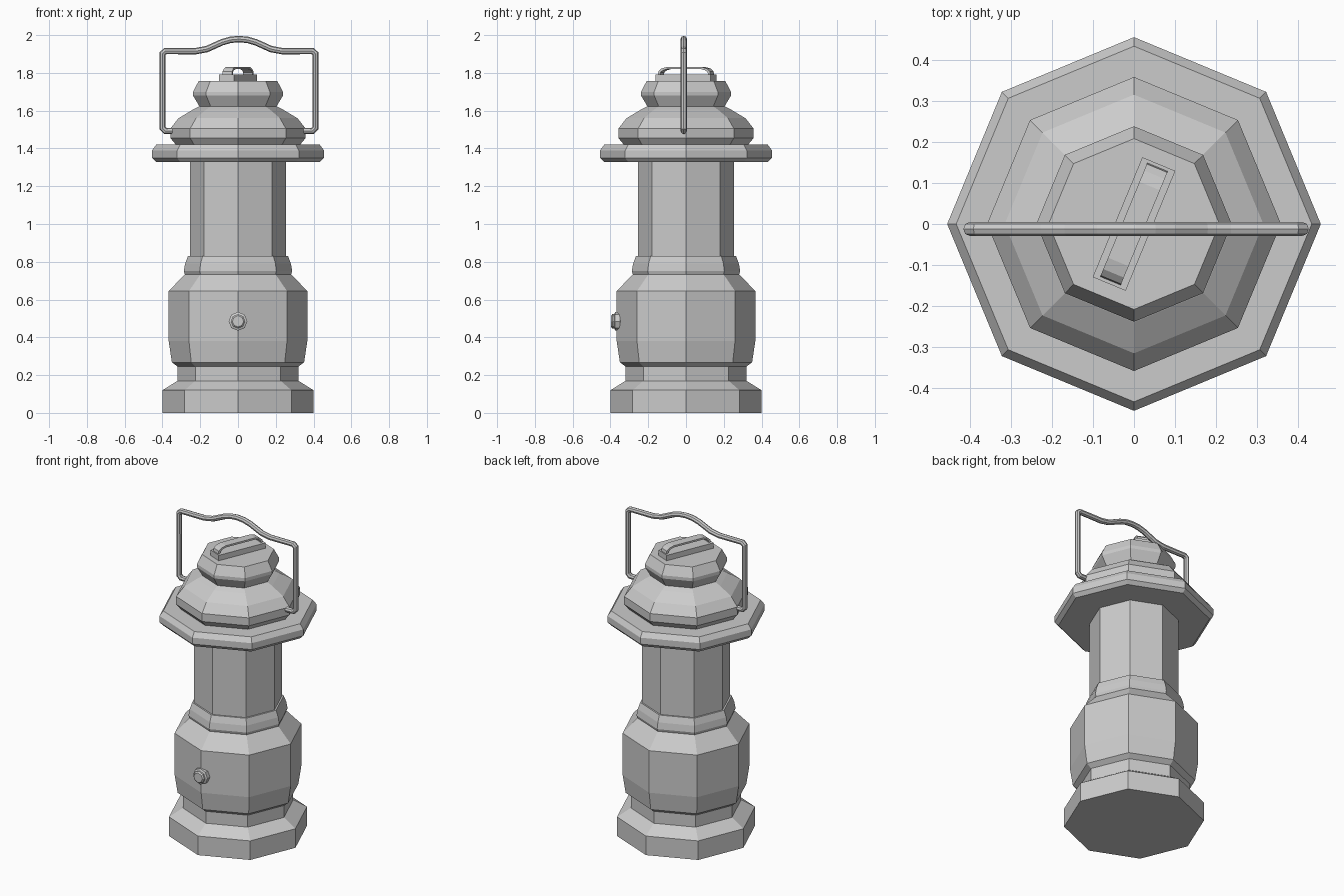
import bpy, bmesh
from math import cos, sin, pi, radians
from mathutils import Matrix

if "Cube" in bpy.data.objects:
    bpy.data.objects.remove(bpy.data.objects["Cube"])


def finish(bm, name):
    bmesh.ops.recalc_face_normals(bm, faces=bm.faces)
    mesh = bpy.data.meshes.new(name)
    bm.to_mesh(mesh)
    bm.free()
    obj = bpy.data.objects.new(name, mesh)
    bpy.context.collection.objects.link(obj)
    return obj


def turned(name, profile, matrix=Matrix(), sides=8):
    """Closed faceted solid from (radius, height) pairs."""
    bm = bmesh.new()
    rings = [[bm.verts.new((r * cos(2 * pi * i / sides), r * sin(2 * pi * i / sides), z))
              for i in range(sides)] for r, z in profile]
    for a, b in zip(rings, rings[1:]):
        for i in range(sides):
            j = (i + 1) % sides
            bm.faces.new((a[i], a[j], b[j], b[i]))
    bm.faces.new(rings[0])
    bm.faces.new(rings[-1])
    bmesh.ops.transform(bm, matrix=matrix, verts=bm.verts)
    return finish(bm, name)


# Stacked octagonal body
turned("base", [(0.40, 0), (0.40, 0.12), (0.32, 0.17), (0.32, 0.25)])
turned("fuel_tank", [(0.32, 0.245), (0.35, 0.268), (0.367, 0.38), (0.367, 0.645), (0.28, 0.735)])
turned("collar", [(0.28, 0.73), (0.287, 0.75), (0.28, 0.79), (0.265, 0.83)])
turned("globe", [(0.255, 0.825), (0.255, 1.335)])
turned("rim", [(0.433, 1.328), (0.455, 1.35), (0.455, 1.39), (0.433, 1.42)])
turned("dome", [(0.325, 1.415), (0.358, 1.455), (0.358, 1.505), (0.315, 1.56),
                (0.24, 1.605), (0.20, 1.625)])
turned("cap", [(0.20, 1.615), (0.238, 1.68), (0.238, 1.70), (0.208, 1.757)])

# Knob on the front of the tank, turned about the y axis
turned("knob", [(0.04, 0.34), (0.05, 0.35), (0.05, 0.375), (0.038, 0.38),
                (0.038, 0.39), (0.03, 0.397)],
       Matrix.Translation((0, 0, 0.485)) @ Matrix.Rotation(radians(90), 4, 'X'))

# Angled plate on the cap
spin = Matrix.Rotation(radians(67.5), 4, 'Z')
bm = bmesh.new()
bmesh.ops.create_cube(bm, size=1, matrix=spin @ Matrix.Translation((0, 0, 1.773))
                      @ Matrix.Diagonal((0.316, 0.087, 0.036, 1)))
finish(bm, "cap_plate")

# Arched strap on the plate: side outline extruded across its width
half_outer = [(0.15, 1.79), (0.147, 1.808), (0.13, 1.823), (0.10, 1.831)]
half_inner = [(0.138, 1.79), (0.135, 1.803), (0.122, 1.813), (0.098, 1.820)]
outer = half_outer + [(-x, z) for x, z in reversed(half_outer)]
inner = half_inner + [(-x, z) for x, z in reversed(half_inner)]
bm = bmesh.new()
rows = [[bm.verts.new((x, y, z)) for x, y, z in
         ((o[0], -0.027, o[1]), (o[0], 0.027, o[1]), (i[0], 0.027, i[1]), (i[0], -0.027, i[1]))]
        for o, i in zip(outer, inner)]
for a, b in zip(rows, rows[1:]):
    for k in range(4):
        n = (k + 1) % 4
        bm.faces.new((a[k], a[n], b[n], b[k]))
bm.faces.new(rows[0])
bm.faces.new(rows[-1])
bmesh.ops.transform(bm, matrix=spin, verts=bm.verts)
finish(bm, "cap_strap")

# Wire carrying handle, mirrored half path
half = [(0.33, 1.493), (0.39, 1.493), (0.405, 1.508), (0.405, 1.902), (0.39, 1.915),
        (0.23, 1.915), (0.17, 1.926), (0.09, 1.962), (0.045, 1.975)]
path = half + [(0, 1.979)] + [(-x, z) for x, z in reversed(half)]
curve = bpy.data.curves.new("carry_handle", 'CURVE')
curve.dimensions = '3D'
curve.bevel_depth = 0.017
curve.bevel_resolution = 2
curve.use_fill_caps = True
spline = curve.splines.new('POLY')
spline.points.add(len(path) - 1)
for p, (x, z) in zip(spline.points, path):
    p.co = (x + 0.005, -0.012, z, 1)
    p.radius = 1
spline.use_smooth = False
bpy.context.collection.objects.link(bpy.data.objects.new("carry_handle", curve))
